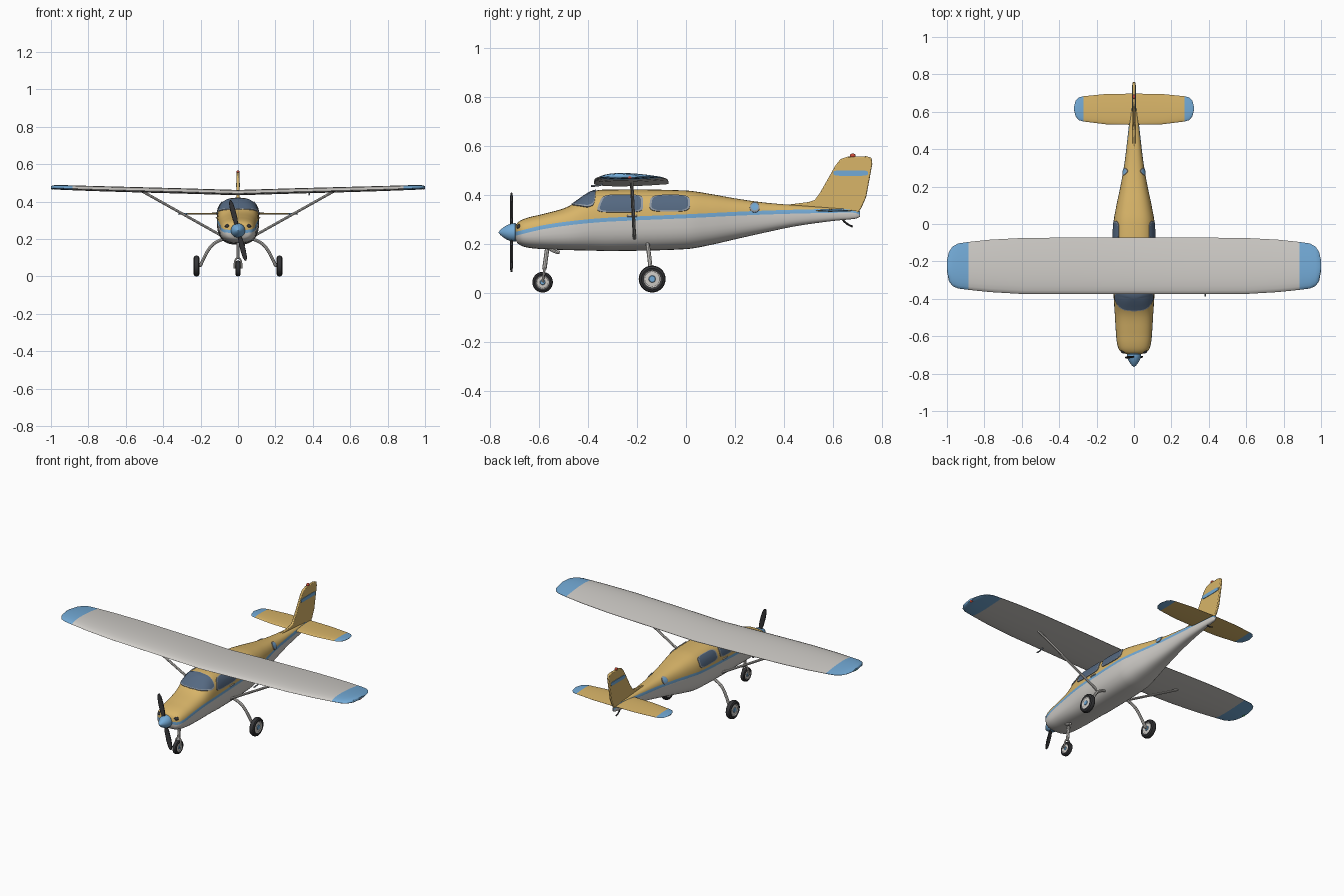
import bpy, bmesh
from math import sin, cos, pi, asin, sqrt, radians
from mathutils import Vector

cube = bpy.data.objects.get("Cube")
if cube:
    bpy.data.objects.remove(cube, do_unlink=True)


def material(name, r, g, b):
    mat = bpy.data.materials.new(name)
    mat.use_nodes = True
    mat.diffuse_color = (r, g, b, 1)
    bsdf = next(n for n in mat.node_tree.nodes if n.type == 'BSDF_PRINCIPLED')
    bsdf.inputs["Base Color"].default_value = (r, g, b, 1)
    return mat


YELLOW = material("warm yellow", .69, .46, .14)
PALE = material("pale grey", .62, .6, .57)
BLUE = material("sky blue", .17, .4, .67)
GLASS = material("window glass", .09, .14, .22)
BLACK = material("black rubber", .035, .035, .038)
FRAME = material("frame grey", .28, .32, .37)
RED = material("beacon red", .6, .07, .04)
GREEN = material("light green", .05, .4, .1)


def finish(obj, mats):
    for mat in mats:
        obj.data.materials.append(mat)
    bpy.ops.object.select_all(action='DESELECT')
    obj.select_set(True)
    bpy.context.view_layer.objects.active = obj
    bpy.ops.object.shade_smooth_by_angle(angle=radians(38))
    return obj


def build(name, verts, faces, mats, picks=None):
    mesh = bpy.data.meshes.new(name)
    mesh.from_pydata(verts, [], faces)
    if picks:
        mesh.polygons.foreach_set("material_index", picks)
    bm = bmesh.new()
    bm.from_mesh(mesh)
    bmesh.ops.recalc_face_normals(bm, faces=bm.faces)
    bm.to_mesh(mesh)
    bm.free()
    obj = bpy.data.objects.new(name, mesh)
    bpy.context.collection.objects.link(obj)
    return finish(obj, mats)


def loft(name, rings, mats, pick=lambda i, j: 0):
    """Skin a run of closed rings and cap both ends."""
    n, last = len(rings[0]), len(rings) - 1
    faces, picks = [], []
    for i in range(last):
        for j in range(n):
            k = (j + 1) % n
            faces.append((i * n + j, i * n + k, i * n + n + k, i * n + n + j))
            picks.append(pick(i, j))
    faces += [tuple(range(n)), tuple(range(last * n, last * n + n))]
    picks += [pick(0, 0), pick(last - 1, 0)]
    return build(name, [v for r in rings for v in r], faces, mats, picks)


def lathe(name, centre, axis, profile, mats, pick=lambda i, j: 0, n=28):
    c = Vector(centre)
    rings = []
    for a, r in profile:
        turns = [(r * cos(2 * pi * j / n), r * sin(2 * pi * j / n)) for j in range(n)]
        rings.append([c + Vector((a, u, v) if axis == 'X' else (u, a, v)) for u, v in turns])
    return loft(name, rings, mats, pick)


def prism(name, outline, thick, place, mat, bevel=0):
    n = len(outline)
    verts = [place(a, b, s * thick / 2) for s in (-1, 1) for a, b in outline]
    faces = [tuple(range(n)), tuple(range(n, 2 * n))]
    faces += [(i, (i + 1) % n, n + (i + 1) % n, n + i) for i in range(n)]
    obj = build(name, verts, faces, [mat])
    if bevel:
        mod = obj.modifiers.new("soft edge", 'BEVEL')
        mod.width, mod.segments = bevel, 2
    return obj


def tube(name, points, radius, mat):
    curve = bpy.data.curves.new(name, 'CURVE')
    curve.dimensions, curve.bevel_depth = '3D', radius
    curve.bevel_resolution, curve.use_fill_caps = 2, True
    spline = curve.splines.new('NURBS')
    spline.points.add(len(points) - 1)
    for p, co in zip(spline.points, points):
        p.co = (*co, 1)
    spline.use_endpoint_u, spline.order_u = True, min(3, len(points))
    obj = bpy.data.objects.new(name, curve)
    bpy.context.collection.objects.link(obj)
    bpy.ops.object.select_all(action='DESELECT')
    obj.select_set(True)
    bpy.context.view_layer.objects.active = obj
    bpy.ops.object.convert(target='MESH')
    return finish(bpy.context.object, [mat])


def ball(name, loc, size, mat):
    bpy.ops.mesh.primitive_uv_sphere_add(segments=16, ring_count=10, radius=1, location=loc)
    obj = bpy.context.object
    obj.name, obj.scale = name, size
    finish(obj, [mat])


# Body stations: y, bottom, top, half width, stripe height
BODY = [(-.7, .225, .265, .025, .24), (-.685, .2, .288, .068, .243), (-.65, .185, .305, .088, .252),
        (-.58, .178, .322, .097, .268), (-.48, .174, .352, .103, .283), (-.385, .172, .412, .109, .293),
        (-.3, .17, .421, .112, .299), (0, .178, .417, .11, .312), (.1, .195, .403, .094, .317),
        (.2, .218, .385, .073, .322), (.32, .245, .368, .052, .327), (.45, .272, .357, .036, .331),
        (.6, .293, .346, .02, .334), (.69, .302, .34, .011, .334), (.71, .31, .332, .005, .325)]
SQUARE = 2.7


def section(y):
    """Smoothly interpolated body station."""
    i = max(k for k in range(len(BODY) - 1) if BODY[k][0] <= y or k == 0)
    a, b = BODY[i], BODY[i + 1]
    p, q = BODY[max(i - 1, 0)], BODY[min(i + 2, len(BODY) - 1)]
    d = b[0] - a[0]
    t = min(max((y - a[0]) / d, 0), 1)
    out = []
    for k in range(1, len(a)):
        m0 = (b[k] - p[k]) / (b[0] - p[0]) * d
        m1 = (q[k] - a[k]) / (q[0] - a[0]) * d
        out.append(a[k] + t * (m0 + t * (3 * (b[k] - a[k]) - 2 * m0 - m1 + t * (2 * (a[k] - b[k]) + m0 + m1))))
    return out


def skin(y, ang, off=0):
    low, top, wide, _ = section(y)
    c, s = cos(ang), sin(ang)
    power = lambda v: abs(v) ** (2 / SQUARE) * (1 if v > 0 else -1)
    return ((wide + off) * power(c), y, (low + top) / 2 + ((top - low) / 2 + off) * power(s))


def angle_at(y, z):
    low, top, *_ = section(y)
    s = max(-.97, min(.97, (2 * z - low - top) / (top - low)))
    return asin(abs(s) ** (SQUARE / 2) * (1 if s > 0 else -1))


# Fuselage with pale belly, blue stripe and yellow upper half
STEPS = 9
ys = sorted({round(a[0] + (b[0] - a[0]) * k / 5, 4) for a, b in zip(BODY, BODY[1:]) for k in range(6)})
rings = []
for y in ys:
    belt = section(y)[3]
    lo, hi = angle_at(y, belt - .008), angle_at(y, belt + .008)
    half = [-pi / 2 + (lo + pi / 2) * k / STEPS for k in range(STEPS + 1)]
    half += [hi + (pi / 2 - hi) * k / STEPS for k in range(STEPS + 1)]
    rings.append([skin(y, a) for a in half] + [skin(y, pi - a) for a in half[-2:0:-1]])
rows = [0] * STEPS + [1] + [2] * STEPS
rows += rows[::-1]
loft("fuselage", rings, [PALE, BLUE, YELLOW], lambda i, j: rows[j])


def panel(name, outline, mats, rim=.86):
    """Thin framed plate that hugs the body; outline is (y, angle)."""
    n = len(outline)
    cy, ca = (sum(v) / n for v in zip(*outline))
    steps = [(1, -.003), (1, .004), (rim, .004), (.6, .004), (.3, .004), (.02, .004)]
    rings = [[skin(cy + (y - cy) * f, ca + (a - ca) * f, off) for y, a in outline] for f, off in steps]
    loft(name, rings, mats, lambda i, j: 1 if i > 1 else 0)


def rounded(n, power, lean=0):
    """Unit rounded square, optionally leaning along its first axis."""
    pts = []
    for k in range(n):
        c, s = cos(2 * pi * k / n), sin(2 * pi * k / n)
        u, v = (abs(w) ** (2 / power) * (1 if w > 0 else -1) for w in (c, s))
        pts.append((u + (lean * (v + 1) / 2 if u < 0 else 0), v))
    return pts


# Cabin windows and round rear window on both sides
for side in ("left", "right"):
    for name, cy, cz, ry, rz, power, lean, fill in (
            ("front_window", -.272, .363, .097, .035, 5, .3, GLASS),
            ("rear_window", -.068, .364, .084, .033, 4, .1, GLASS),
            ("round_window", .28, .347, .02, .02, 2, 0, BLUE)):
        pts = []
        for u, v in rounded(40, power, lean):
            y = cy + u * ry
            a = angle_at(y, cz + v * rz)
            pts.append((y, a if side == "left" else pi - a))
        panel(f"{side}_{name}", pts, [FRAME, fill], .7 if power == 2 else .9)
    sx = 1 if side == "left" else -1
    tube(f"{side}_door_handle", [(sx * .113, -.24, .313), (sx * .118, -.22, .315), (sx * .113, -.2, .313)], .004, PALE)

# Windshield wraps around the cabin front
shield = []
for u, v in rounded(64, 4):
    front = -.468 + .055 * v * v
    shield.append((front + (-.368 - front) * (u + 1) / 2, pi / 2 + v * radians(66)))
panel("windshield", shield, [FRAME, GLASS], .93)


def foil(name, stations, tip, thick, mats, n=12):
    """Mirrored lifting surface; stations are x, leading y, trailing y, z."""
    full = [(-x, *r) for x, *r in stations[:0:-1]] + stations
    root = stations[0][2] - stations[0][1]
    rings = []
    for x, lead, trail, z in full:
        t = thick * sqrt((trail - lead) / root)
        along = [(1 - cos(pi * k / n)) / 2 for k in range(n + 1)]
        bulge = lambda c: 1.9 * (sqrt(c) * (1 - c) + .03 * c)
        upper = [(x, lead + c * (trail - lead), z + t * .75 * bulge(c)) for c in along]
        lower = [(x, lead + c * (trail - lead), z - t * .4 * bulge(c)) for c in along[-1:0:-1]]
        rings.append(upper + lower)
    loft(name, rings, mats, lambda i, j: 1 if abs(full[i][0] + full[i + 1][0]) / 2 > tip else 0)


# Main wing and tailplane with blue tips
foil("wing", [(0, -.375, -.072, .444), (.3, -.375, -.072, .453), (.6, -.374, -.075, .461),
              (.77, -.364, -.084, .466), (.885, -.352, -.096, .47), (.94, -.345, -.104, .472),
              (.97, -.332, -.12, .473), (.99, -.305, -.15, .474), (.999, -.255, -.19, .474)],
     .885, .033, [PALE, BLUE])
foil("tailplane", [(0, .53, .697, .334), (.15, .533, .695, .334), (.27, .548, .683, .334),
                   (.295, .555, .677, .334), (.312, .575, .66, .334), (.32, .605, .63, .334)],
     .27, .012, [YELLOW, BLUE])

# Fin with dorsal fillet, stripe plates and beacon
upright = lambda a, b, t: (t, a, b)
prism("fin", [(.38, .355), (.5, .37), (.525, .378), (.548, .41), (.61, .52), (.63, .545), (.66, .555),
              (.735, .557), (.757, .55), (.76, .525), (.735, .39), (.715, .345), (.7, .325), (.5, .335)],
      .014, upright, YELLOW, .004)
prism("fin_stripe", [(.672 + u * .07, .488 + v * .011) for u, v in rounded(32, 5)], .019, upright, BLUE)
ball("fin_beacon", (0, .68, .559), (.008, .012, .009), RED)
tube("tail_skid", [(0, .635, .305), (0, .65, .28), (0, .68, .27)], .004, BLACK)

# Spinner and two-blade propeller
HUB = .246
lathe("spinner", (0, -.692, HUB), 'Y',
      [(-.073 + .068 * k / 9, .001 + .037 * sin(pi / 2 * k / 9) ** .8) for k in range(10)] + [(0, .034)], [BLUE])
for sign in (1, -1):
    place = lambda a, b, t: (sign * (.968 * a - .25 * b), -.712 + t + sign * a * .25, HUB + sign * (.25 * a + .968 * b))
    prism("propeller_blade", [(-.007, .02), (-.013, .06), (-.014, .11), (-.011, .15), (-.004, .167),
                              (.004, .167), (.011, .15), (.014, .11), (.013, .06), (.007, .02)],
          .007, place, BLACK, .002)


def wheel(name, centre, radius, width):
    half = [(.5, .001), (.5, .22), (.4, .26), (.36, .56), (.43, .62), (.5, .8), (.36, .95), (.12, 1)]
    profile = [(-a * width, r * radius) for a, r in half] + [(a * width, r * radius) for a, r in half[::-1]]
    band = [1, 1, 2, 2, 0, 0, 0]
    colours = band + [0] + band[::-1]
    lathe(name, centre, 'X', profile, [BLACK, BLUE, PALE], lambda i, j: colours[i])


# Main gear, wing struts, cooling inlets and tip lights, mirrored
for sx, side, light in ((1, "left", RED), (-1, "right", GREEN)):
    wheel(f"{side}_main_wheel", (sx * .222, -.138, .056), .055, .032)
    tube(f"{side}_gear_leg", [(sx * .06, -.158, .205), (sx * .12, -.155, .19), (sx * .17, -.148, .13),
                              (sx * .2, -.14, .06)], .0085, PALE)
    tube(f"{side}_axle", [(sx * .195, -.138, .058), (sx * .23, -.138, .056)], .007, PALE)
    tube(f"{side}_wing_strut", [(sx * .095, -.21, .222), (sx * .515, -.222, .457)], .007, PALE)
    ball(f"{side}_cooling_inlet", (sx * .056, -.68, .269), (.015, .012, .011), BLACK)
    ball(f"{side}_tip_light", (sx * .992, -.23, .472), (.008, .012, .008), light)

# Nose gear with fork
wheel("nose_wheel", (0, -.585, .043), .042, .026)
tube("nose_leg", [(0, -.565, .19), (0, -.578, .095)], .009, PALE)
for sx in (1, -1):
    tube("nose_fork", [(0, -.577, .1), (sx * .02, -.578, .098), (sx * .019, -.585, .043)], .005, PALE)
tube("exhaust_pipe", [(.03, -.56, .185), (.03, -.545, .168), (.03, -.515, .164)], .007, PALE)

# Air speed probe on the wing
tube("probe", [(.38, -.34, .445), (.38, -.35, .436), (.38, -.388, .436)], .004, FRAME)
